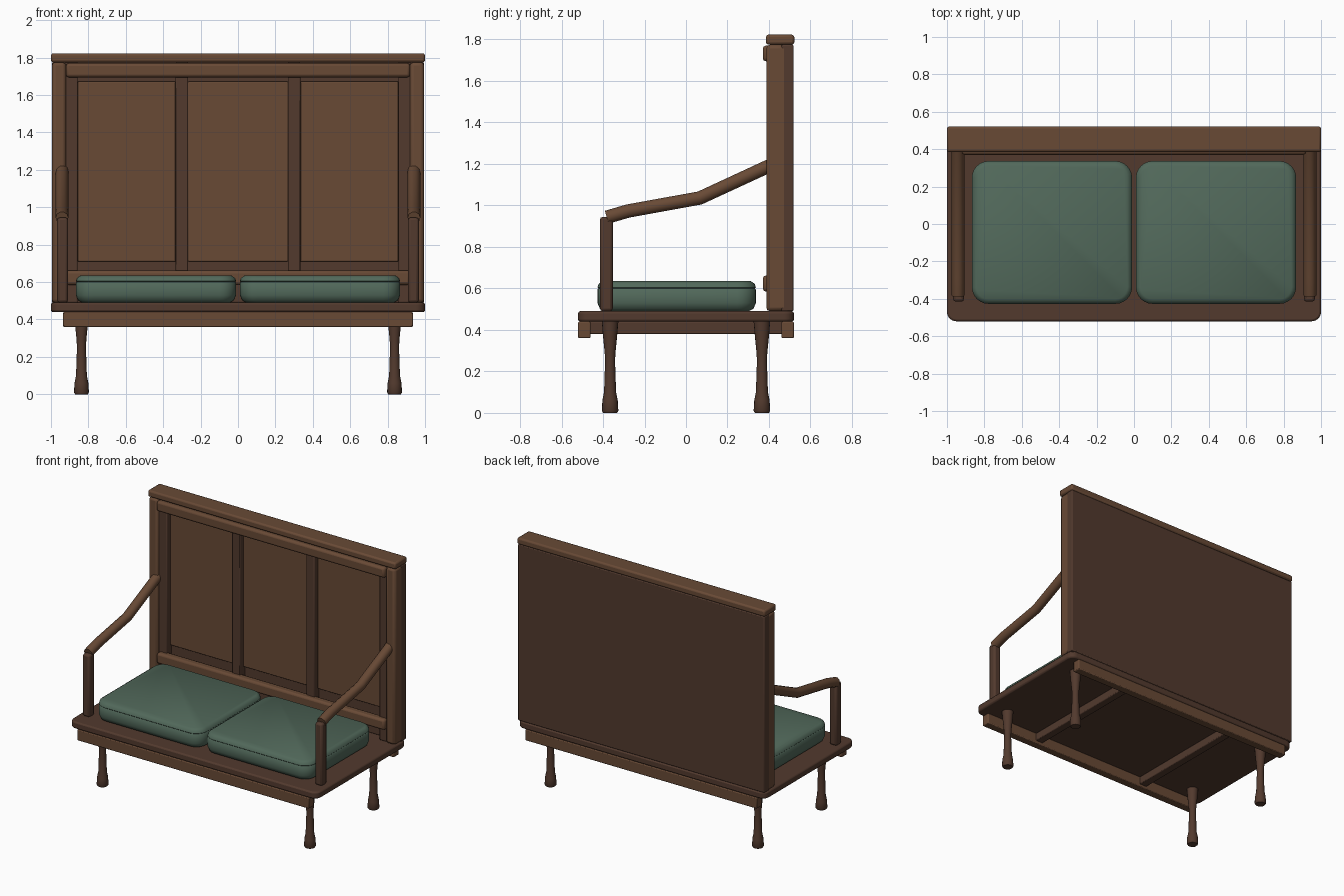
import bpy, bmesh, math

if "Cube" in bpy.data.objects:
    bpy.data.objects.remove(bpy.data.objects["Cube"])


def material(name, rgb):
    m = bpy.data.materials.new(name)
    m.diffuse_color = (*rgb, 1)
    m.use_nodes = True
    m.node_tree.nodes["Principled BSDF"].inputs["Base Color"].default_value = m.diffuse_color
    return m


LIGHT = material("light_wood", (0.14, 0.068, 0.036))
DARK = material("dark_wood", (0.085, 0.042, 0.027))
GREEN = material("green_fabric", (0.083, 0.14, 0.103))


def finish(bm, name, mat):
    me = bpy.data.meshes.new(name)
    bm.to_mesh(me)
    bm.free()
    ob = bpy.data.objects.new(name, me)
    bpy.context.collection.objects.link(ob)
    me.materials.append(mat)
    return ob


def smooth(ob, angle=35):
    bpy.ops.object.select_all(action='DESELECT')
    bpy.context.view_layer.objects.active = ob
    ob.select_set(True)
    bpy.ops.object.shade_smooth_by_angle(angle=math.radians(angle))


def box(name, x, y, z, mat, bevel=0.006, corner=0, segments=2):
    """Box from (min, max) ranges; corner rounds the upright edges."""
    bm = bmesh.new()
    bmesh.ops.create_cube(bm, size=1)
    for v in bm.verts:
        v.co = [r[0] + (c + 0.5) * (r[1] - r[0]) for c, r in zip(v.co, (x, y, z))]
    if corner:
        edges = [e for e in bm.edges if abs(e.verts[0].co.z - e.verts[1].co.z) > 1e-4]
        bmesh.ops.bevel(bm, geom=edges, offset=corner, segments=6,
                        profile=0.5, affect='EDGES')
    ob = finish(bm, name, mat)
    if bevel:
        b = ob.modifiers.new("bevel", 'BEVEL')
        b.width, b.segments, b.limit_method = bevel, segments, 'ANGLE'
    smooth(ob)
    return ob


def leg(name, x, y):
    """Turned leg from a (radius, height) profile."""
    profile = [(0.034, 0), (0.04, 0.01), (0.037, 0.06), (0.029, 0.10),
               (0.024, 0.25), (0.026, 0.29), (0.034, 0.37), (0.04, 0.44)]
    n = 16
    bm = bmesh.new()
    rings = [[bm.verts.new((x + r * math.cos(2 * math.pi * i / n),
                            y + r * math.sin(2 * math.pi * i / n), z))
              for i in range(n)] for r, z in profile]
    for a, b in zip(rings, rings[1:]):
        for i in range(n):
            j = (i + 1) % n
            bm.faces.new((a[i], a[j], b[j], b[i]))
    bm.faces.new(rings[0][::-1])
    bm.faces.new(rings[-1])
    smooth(finish(bm, name, DARK))


def cushion(name, x, y):
    """Soft cushion: stacked rounded outlines with a seam below the top."""
    levels = [(0.035, 0.49), (0.012, 0.502), (0, 0.53), (0, 0.595), (0.005, 0.60),
              (0, 0.605), (0.006, 0.622), (0.025, 0.635)]
    n, rad = 6, 0.09
    bm = bmesh.new()
    rings = []
    for inset, z in levels:
        ring = []
        for q, (cx, cy) in enumerate(((x[1] - rad, y[1] - rad), (x[0] + rad, y[1] - rad),
                                      (x[0] + rad, y[0] + rad), (x[1] - rad, y[0] + rad))):
            for i in range(n + 1):
                a = (q + i / n) * math.pi / 2
                ring.append(bm.verts.new((cx + (rad - inset) * math.cos(a),
                                          cy + (rad - inset) * math.sin(a), z)))
        rings.append(ring)
    m = len(rings[0])
    for a, b in zip(rings, rings[1:]):
        for i in range(m):
            j = (i + 1) % m
            bm.faces.new((a[i], a[j], b[j], b[i]))
    bm.faces.new(rings[0][::-1])
    bm.faces.new(rings[-1])
    smooth(finish(bm, name, GREEN), 50)


def arm(name, x):
    """Bent round armrest swept along a path."""
    cu = bpy.data.curves.new(name, 'CURVE')
    cu.dimensions = '3D'
    cu.bevel_depth, cu.bevel_resolution, cu.use_fill_caps = 0.034, 3, True
    path = [(-0.382, 0.943), (-0.28, 0.973), (0.067, 1.036), (0.43, 1.204)]
    sp = cu.splines.new('POLY')
    sp.points.add(len(path) - 1)
    for p, (y, z) in zip(sp.points, path):
        p.co = (x, y, z, 1)
    cu.materials.append(LIGHT)
    ob = bpy.data.objects.new(name, cu)
    bpy.context.collection.objects.link(ob)
    bpy.ops.object.select_all(action='DESELECT')
    bpy.context.view_layer.objects.active = ob
    ob.select_set(True)
    bpy.ops.object.convert(target='MESH')
    smooth(bpy.context.object, 50)


# Seat board, aprons and underside braces
box("seat", (-1, 1), (-0.52, 0.52), (0.44, 0.49), DARK, 0.01, corner=0.05)
box("front_apron", (-0.935, 0.935), (-0.52, -0.46), (0.36, 0.44), LIGHT)
box("back_apron", (-0.935, 0.935), (0.46, 0.52), (0.36, 0.44), LIGHT)

# Paired parts on each side
for s, side in ((-1, "left"), (1, "right")):
    def span(a, b):
        return tuple(sorted((s * a, s * b)))
    box(side + "_brace", span(0.44, 0.50), (-0.47, 0.47), (0.38, 0.44), DARK)
    leg(side + "_front_leg", s * 0.837, -0.366)
    leg(side + "_back_leg", s * 0.837, 0.366)
    box(side + "_back_post", span(0.92, 0.995), (0.387, 0.49), (0.49, 1.775), LIGHT, 0.018)
    box(side + "_outer_stile", span(0.857, 0.925), (0.405, 0.49), (0.49, 1.775), DARK)
    box(side + "_middle_stile", span(0.267, 0.333), (0.405, 0.49), (0.49, 1.775), DARK)
    box(side + "_arm_post", span(0.909, 0.967), (-0.415, -0.353), (0.49, 0.945), DARK, 0.014)
    arm(side + "_armrest", s * 0.941)
    cushion(side + "_cushion", span(0.01, 0.867), (-0.427, 0.337))

# Backrest board, inset panels, rails and cap
box("back_board", (-0.995, 0.995), (0.46, 0.518), (0.49, 1.775), DARK)
for i, (a, b) in enumerate(((-0.857, -0.333), (-0.267, 0.267), (0.333, 0.857))):
    box(f"back_panel_{i + 1}", (a, b), (0.44, 0.47), (0.71, 1.672), LIGHT, 0.005)
box("upper_rail", (-0.92, 0.92), (0.37, 0.43), (1.695, 1.77), LIGHT, 0.015)
box("lower_rail", (-0.92, 0.92), (0.37, 0.43), (0.585, 0.662), LIGHT, 0.015)
box("top_cap", (-1, 1), (0.385, 0.522), (1.775, 1.823), LIGHT, 0.012)
